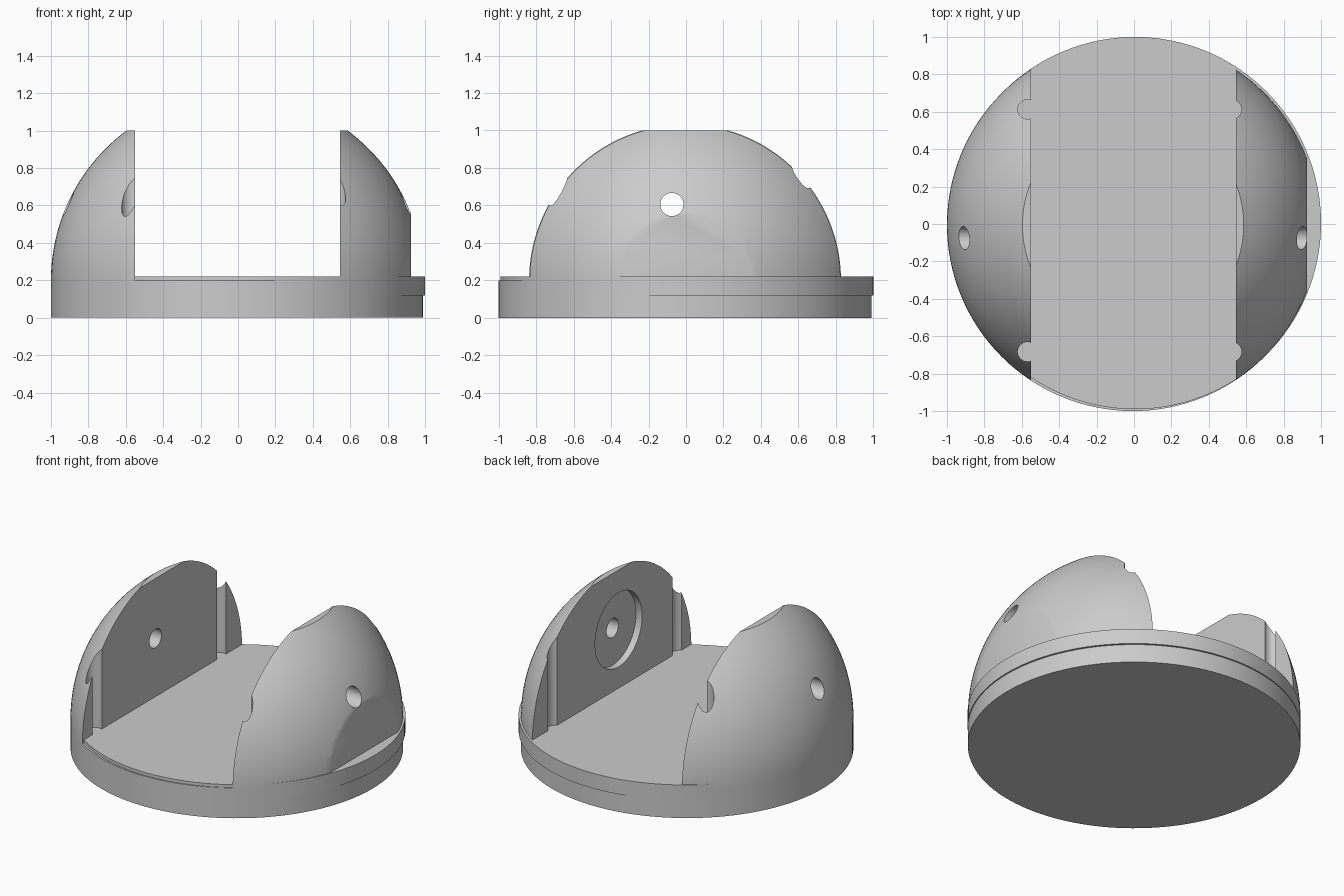
import bpy
import bmesh
from math import cos, sin, asin, pi, radians
from mathutils import Matrix, Vector

cube = bpy.data.objects.get("Cube")
if cube:
    bpy.data.objects.remove(cube, do_unlink=True)

R = 0.995        # shared radius of discs and dome
SHIFT = 0.005    # small offset between lower and upper parts
SPRING = 0.2     # height where the dome starts
SIDES = 128

grey = bpy.data.materials.new("light_grey")
grey.use_nodes = True
grey.diffuse_color = (0.6, 0.6, 0.6, 1)
grey.node_tree.nodes["Principled BSDF"].inputs["Base Color"].default_value = (0.6, 0.6, 0.6, 1)


def make_object(name, bm):
    bmesh.ops.recalc_face_normals(bm, faces=bm.faces)
    mesh = bpy.data.meshes.new(name)
    bm.to_mesh(mesh)
    bm.free()
    mesh.materials.append(grey)
    obj = bpy.data.objects.new(name, mesh)
    bpy.context.collection.objects.link(obj)
    return obj


def cylinder(name, start, end, radius, sides):
    start, end = Vector(start), Vector(end)
    axis = end - start
    turn = axis.to_track_quat("Z", "Y").to_matrix().to_4x4()
    bm = bmesh.new()
    bmesh.ops.create_cone(bm, cap_ends=True, segments=sides, radius1=radius,
                          radius2=radius, depth=axis.length,
                          matrix=Matrix.Translation((start + end) / 2) @ turn)
    return make_object(name, bm)


def box(name, low, high):
    low, high = Vector(low), Vector(high)
    bm = bmesh.new()
    bmesh.ops.create_cube(bm, size=1, matrix=Matrix.Translation((low + high) / 2)
                          @ Matrix.Diagonal((*(high - low), 1)))
    return make_object(name, bm)


def truncated_dome(name, top, rings):
    # Stacked rings from the equator to the flat top
    bm = bmesh.new()
    last = asin((top - SPRING) / R)
    loops = []
    for i in range(rings + 1):
        a = last * i / rings
        loops.append([bm.verts.new((R * cos(a) * cos(2 * pi * k / SIDES) - SHIFT,
                                    R * cos(a) * sin(2 * pi * k / SIDES) - SHIFT,
                                    SPRING + R * sin(a))) for k in range(SIDES)])
    for lower, upper in zip(loops, loops[1:]):
        for k in range(SIDES):
            n = (k + 1) % SIDES
            bm.faces.new((lower[k], lower[n], upper[n], upper[k]))
    bm.faces.new(loops[0])
    bm.faces.new(loops[-1])
    return make_object(name, bm)


def cut(target, cutter):
    mod = target.modifiers.new("cut", "BOOLEAN")
    mod.operation = "DIFFERENCE"
    mod.solver = "EXACT"
    mod.object = cutter
    bpy.context.view_layer.objects.active = target
    bpy.ops.object.modifier_apply(modifier=mod.name)
    bpy.data.objects.remove(cutter, do_unlink=True)


# Base: two slightly offset discs
lower_disc = cylinder("lower_disc", (-SHIFT, -SHIFT, 0), (-SHIFT, -SHIFT, SPRING), R, SIDES)
upper_disc = cylinder("upper_disc", (SHIFT, SHIFT, 0.12), (SHIFT, SHIFT, 0.22), R, SIDES)

# Dome split into two cheeks by a wide slot
cheeks = truncated_dome("dome_cheeks", 1.0, 40)
cut(cheeks, box("slot_cutter", (-0.55, -1.5, 0), (0.545, 1.5, 1.5)))

# Flat on the outer +x side
cut(cheeks, box("flat_cutter", (0.925, -1.5, 0), (1.5, 1.5, 1.5)))

# Vertical round grooves in the inner walls
for x in (-0.57, 0.523):
    for y in (-0.683, 0.613):
        cut(cheeks, cylinder("groove_cutter", (x, y, 0), (x, y, 1.5), 0.052, 32))

# Cross hole through both cheeks, with a round recess on one inner wall
cut(cheeks, cylinder("hole_cutter", (-1.5, -0.075, 0.605), (1.5, -0.075, 0.605), 0.062, 40))
cut(cheeks, cylinder("recess_cutter", (0.4, -0.075, 0.605), (0.589, -0.075, 0.605), 0.245, 64))

# Smooth shading with sharp edges
for obj in (lower_disc, upper_disc, cheeks):
    bpy.ops.object.select_all(action="DESELECT")
    obj.select_set(True)
    bpy.context.view_layer.objects.active = obj
    bpy.ops.object.shade_smooth_by_angle(angle=radians(25))
